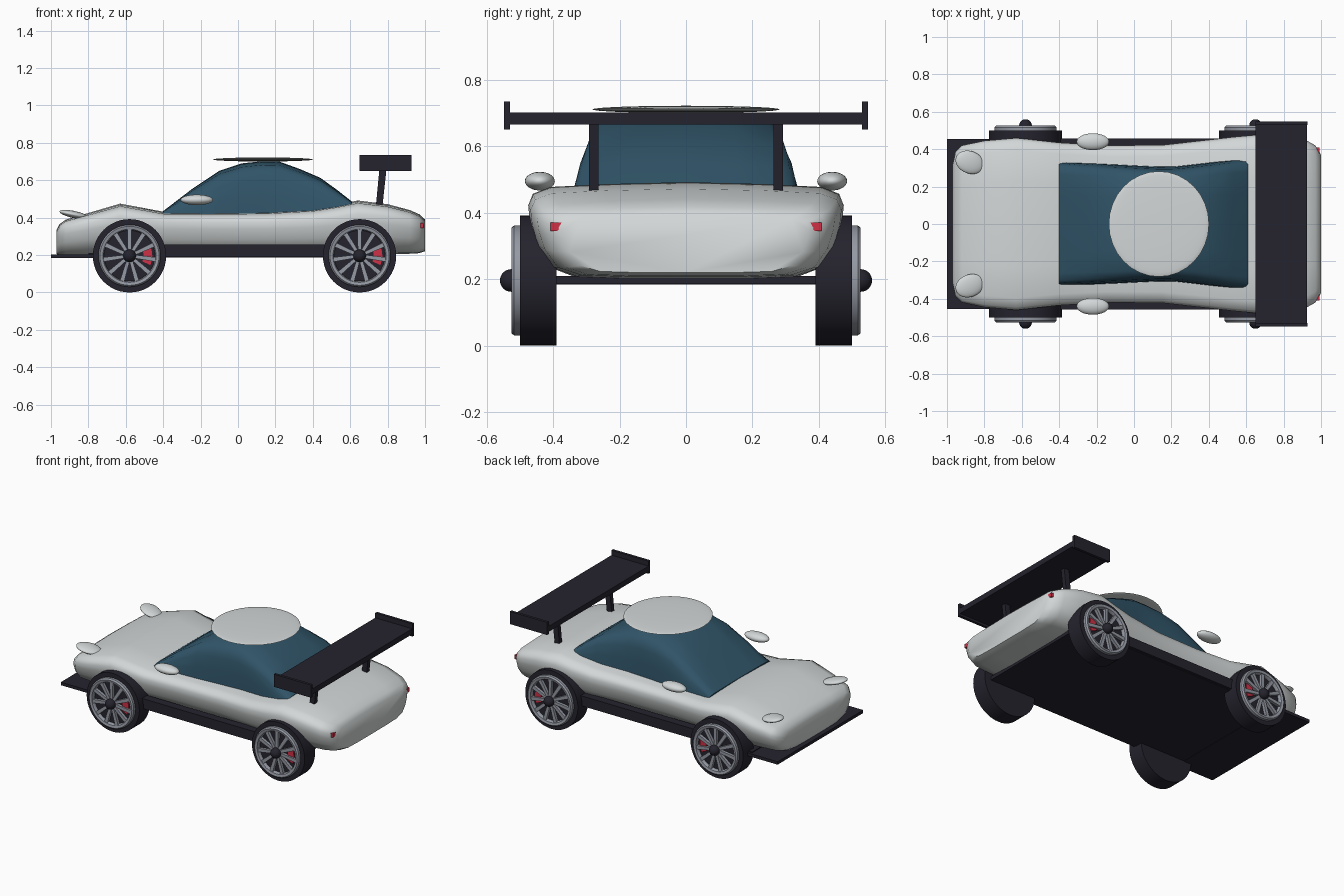
import bpy, bmesh
from math import sin, cos, pi, radians
from mathutils import Matrix, Vector

cube = bpy.data.objects.get("Cube")
if cube:
    bpy.data.objects.remove(cube, do_unlink=True)


def material(name, r, g, b):
    m = bpy.data.materials.new(name)
    m.use_nodes = True
    m.diffuse_color = (r, g, b, 1)
    bsdf = next(n for n in m.node_tree.nodes if n.type == 'BSDF_PRINCIPLED')
    bsdf.inputs["Base Color"].default_value = (r, g, b, 1)
    return m


WHITE = material("white paint", 0.65, 0.68, 0.68)
GLASS = material("blue glass", 0.03, 0.09, 0.14)
BLACK = material("black trim", 0.018, 0.017, 0.027)
METAL = material("rim metal", 0.3, 0.32, 0.37)
RED = material("red", 0.62, 0.03, 0.06)


def finish(name, bm, mat, smooth=None):
    bmesh.ops.recalc_face_normals(bm, faces=bm.faces)
    mesh = bpy.data.meshes.new(name)
    bm.to_mesh(mesh)
    bm.free()
    mesh.materials.append(mat)
    ob = bpy.data.objects.new(name, mesh)
    bpy.context.collection.objects.link(ob)
    if smooth:
        bpy.ops.object.select_all(action='DESELECT')
        ob.select_set(True)
        bpy.context.view_layer.objects.active = ob
        bpy.ops.object.shade_smooth_by_angle(angle=radians(smooth))
    return ob


def box(name, lo, hi, mat):
    bm = bmesh.new()
    bmesh.ops.create_cube(bm, size=1)
    lo, hi = Vector(lo), Vector(hi)
    for v in bm.verts:
        v.co = (lo + hi) / 2 + v.co * (hi - lo)
    return finish(name, bm, mat)


def ellipsoid(name, centre, radii, mat, rot=Matrix()):
    bm = bmesh.new()
    bmesh.ops.create_uvsphere(bm, u_segments=32, v_segments=16, radius=1)
    bm.transform(Matrix.Translation(centre) @ rot @ Matrix.Diagonal((*radii, 1)))
    return finish(name, bm, mat, 60)


def prism(name, points, y0, y1, mat):
    """Extrude an (x, z) outline along y."""
    bm = bmesh.new()
    f = bm.faces.new([bm.verts.new((x, y0, z)) for x, z in points])
    new = bmesh.ops.extrude_face_region(bm, geom=[f])["geom"]
    bmesh.ops.translate(bm, vec=(0, y1 - y0, 0),
                        verts=[v for v in new if isinstance(v, bmesh.types.BMVert)])
    return finish(name, bm, mat)


def bridge(bm, rings):
    for a, b in zip(rings, rings[1:]):
        for i in range(len(a)):
            j = (i + 1) % len(a)
            bm.faces.new((a[i], a[j], b[j], b[i]))


def loft(name, half, stations, mat, smooth):
    """Mirror a unit half section and loft it over (x, half width, bottom, top)."""
    section = half + [(-y, z) for y, z in half[-2:0:-1]]
    bm = bmesh.new()
    rings = [[bm.verts.new((x, y * w, lo + z * (hi - lo))) for y, z in section]
             for x, w, lo, hi in stations]
    bridge(bm, rings)
    bm.faces.new(rings[0])
    bm.faces.new(rings[-1])
    return finish(name, bm, mat, smooth)


def lathe(name, profile, cx, cz, mat, steps=48):
    """Spin a closed (radius, y) profile about the wheel axle."""
    bm = bmesh.new()
    rings = [[bm.verts.new((cx + r * cos(2 * pi * k / steps), y,
                            cz + r * sin(2 * pi * k / steps))) for r, y in profile]
             for k in range(steps)]
    bridge(bm, rings + rings[:1])
    return finish(name, bm, mat, 35)


# Body shell: x, half width, bottom, top
loft("body",
     [(0, 0), (0.4, 0), (0.7, 0.02), (0.86, 0.12), (0.95, 0.36), (0.99, 0.6), (1, 0.76),
      (0.97, 0.88), (0.86, 0.95), (0.5, 0.98), (0, 1)],
     [(-0.97, 0.32, 0.205, 0.335), (-0.955, 0.385, 0.2, 0.365), (-0.92, 0.42, 0.2, 0.39),
      (-0.8, 0.445, 0.2, 0.425), (-0.63, 0.46, 0.2, 0.475), (-0.4, 0.435, 0.2, 0.432),
      (-0.15, 0.42, 0.2, 0.43), (0.15, 0.422, 0.2, 0.433), (0.4, 0.45, 0.2, 0.447),
      (0.53, 0.465, 0.2, 0.468), (0.64, 0.475, 0.2, 0.492), (0.8, 0.468, 0.203, 0.472),
      (0.92, 0.448, 0.207, 0.44), (0.97, 0.42, 0.21, 0.418), (1.0, 0.37, 0.22, 0.39)],
     WHITE, 50)

# Glass cabin and pale roof disc
loft("cabin",
     [(0, 0), (1, 0), (0.985, 0.35), (0.955, 0.65), (0.91, 0.83), (0.8, 0.93), (0.45, 0.985), (0, 1)],
     [(-0.4, 0.33, 0.41, 0.435), (-0.25, 0.325, 0.41, 0.55), (-0.1, 0.318, 0.41, 0.65),
      (0.02, 0.312, 0.41, 0.69), (0.13, 0.307, 0.41, 0.702), (0.22, 0.308, 0.41, 0.7),
      (0.33, 0.32, 0.42, 0.66), (0.44, 0.333, 0.43, 0.613), (0.53, 0.343, 0.43, 0.548),
      (0.61, 0.35, 0.43, 0.485)],
     GLASS, 50)
ellipsoid("roof_disc", (0.133, 0, 0.711), (0.268, 0.282, 0.011), WHITE)

# Floor and front splitter
box("floor", (-0.8, -0.44, 0.186), (0.8, 0.44, 0.21), BLACK)
box("splitter", (-1.0, -0.455, 0.184), (-0.72, 0.455, 0.204), BLACK)

# Rear wing
box("wing_blade", (0.65, -0.535, 0.665), (0.925, 0.535, 0.702), BLACK)

for side, s in (("left", 1), ("right", -1)):
    box("side_skirt_" + side, (-0.42, s * 0.4, 0.19), (0.5, s * 0.456, 0.257), BLACK)
    box("wing_end_" + side, (0.65, s * 0.53, 0.65), (0.927, s * 0.548, 0.735), BLACK)
    prism("wing_strut_" + side, [(0.735, 0.44), (0.77, 0.44), (0.795, 0.67), (0.757, 0.67)],
          s * 0.263, s * 0.292, BLACK)
    ellipsoid("mirror_" + side, (-0.22, s * 0.44, 0.495), (0.087, 0.045, 0.028), WHITE)

    # Raised headlight, a flat pod tipped up at the front
    ellipsoid("headlight_" + side, (-0.878, s * 0.33, 0.417), (0.08, 0.06, 0.019), WHITE,
              Matrix.Rotation(radians(12), 4, 'Y') @ Matrix.Rotation(radians(-s * 20), 4, 'Z'))

    # Wedge tail light
    bm = bmesh.new()
    wedge = [(0.362, 0.371), (0.408, 0.371), (0.408, 0.345), (0.388, 0.345)]
    rings = [[bm.verts.new((x, s * y, z)) for y, z in wedge] for x in (0.955, 0.992)]
    bridge(bm, rings)
    for r in rings:
        bm.faces.new(r)
    finish("tail_light_" + side, bm, RED)

    # Wheels
    for end, cx in (("front", -0.58), ("rear", 0.65)):
        tag = end + "_" + side
        cz = 0.196
        lathe("tyre_" + tag, [(0.002, s * 0.39), (0.196, s * 0.39), (0.196, s * 0.5),
                              (0.002, s * 0.5)], cx, cz, BLACK)
        lathe("rim_" + tag, [(0.166, s * 0.49), (0.166, s * 0.517), (0.158, s * 0.526),
                             (0.142, s * 0.522), (0.136, s * 0.51), (0.136, s * 0.49)],
              cx, cz, METAL)

        # Tapered spokes joined in one mesh
        bm = bmesh.new()
        for k in range(11):
            t = pi / 2 + 2 * pi * k / 11
            outline = [(0.02, -0.009), (0.145, -0.012), (0.145, 0.012), (0.02, 0.009)]
            rings = [[bm.verts.new((cx + u * cos(t) - v * sin(t), s * y,
                                    cz + u * sin(t) + v * cos(t))) for u, v in outline]
                     for y in (0.5, 0.519)]
            bridge(bm, rings)
            for r in rings:
                bm.faces.new(r)
        finish("spokes_" + tag, bm, METAL)

        # Brake caliper behind the spokes
        arc = [radians(a) for a in range(-24, 25, 12)]
        points = [(cx + 0.122 * cos(a), cz + 0.122 * sin(a)) for a in arc]
        points += [(cx + 0.075 * cos(a), cz + 0.075 * sin(a)) for a in reversed(arc)]
        prism("caliper_" + tag, points, s * 0.495, s * 0.508, RED)
        ellipsoid("hub_" + tag, (cx, s * 0.526, cz), (0.034, 0.034, 0.034), BLACK)
